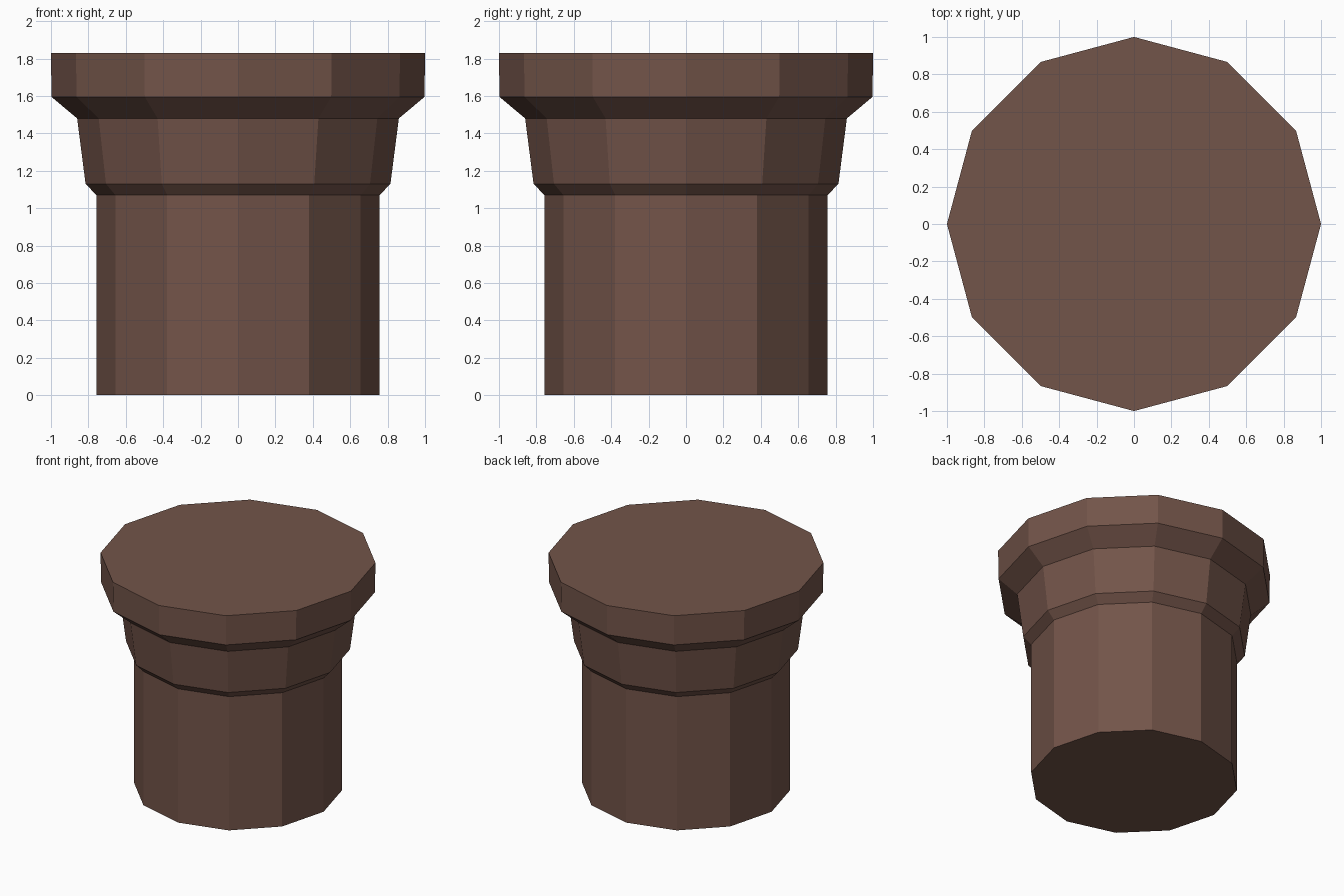
import bpy, bmesh, math

if "Cube" in bpy.data.objects:
    bpy.data.objects.remove(bpy.data.objects["Cube"])

SIDES = 12
# Outer profile: (radius, height)
PROFILE = [(0.757, 0.0), (0.757, 1.07), (0.815, 1.13),
           (0.86, 1.48), (0.997, 1.595), (1.0, 1.83)]

brown = bpy.data.materials.new("dark_brown")
brown.diffuse_color = (0.171, 0.089, 0.067, 1)
brown.use_nodes = True
brown.node_tree.nodes["Principled BSDF"].inputs["Base Color"].default_value = brown.diffuse_color

# Flat-sided turned post with a flared cap
bm = bmesh.new()
rings = []
for r, z in PROFILE:
    rings.append([bm.verts.new((r * math.cos(2 * math.pi * i / SIDES),
                                r * math.sin(2 * math.pi * i / SIDES), z))
                  for i in range(SIDES)])
for low, high in zip(rings, rings[1:]):
    for i in range(SIDES):
        j = (i + 1) % SIDES
        bm.faces.new((low[i], low[j], high[j], high[i]))

# Closed bottom and top
bm.faces.new(rings[0][::-1])
bm.faces.new(rings[-1])

mesh = bpy.data.meshes.new("flared_post")
bm.to_mesh(mesh)
bm.free()
mesh.materials.append(brown)
bpy.context.collection.objects.link(bpy.data.objects.new("flared_post", mesh))
